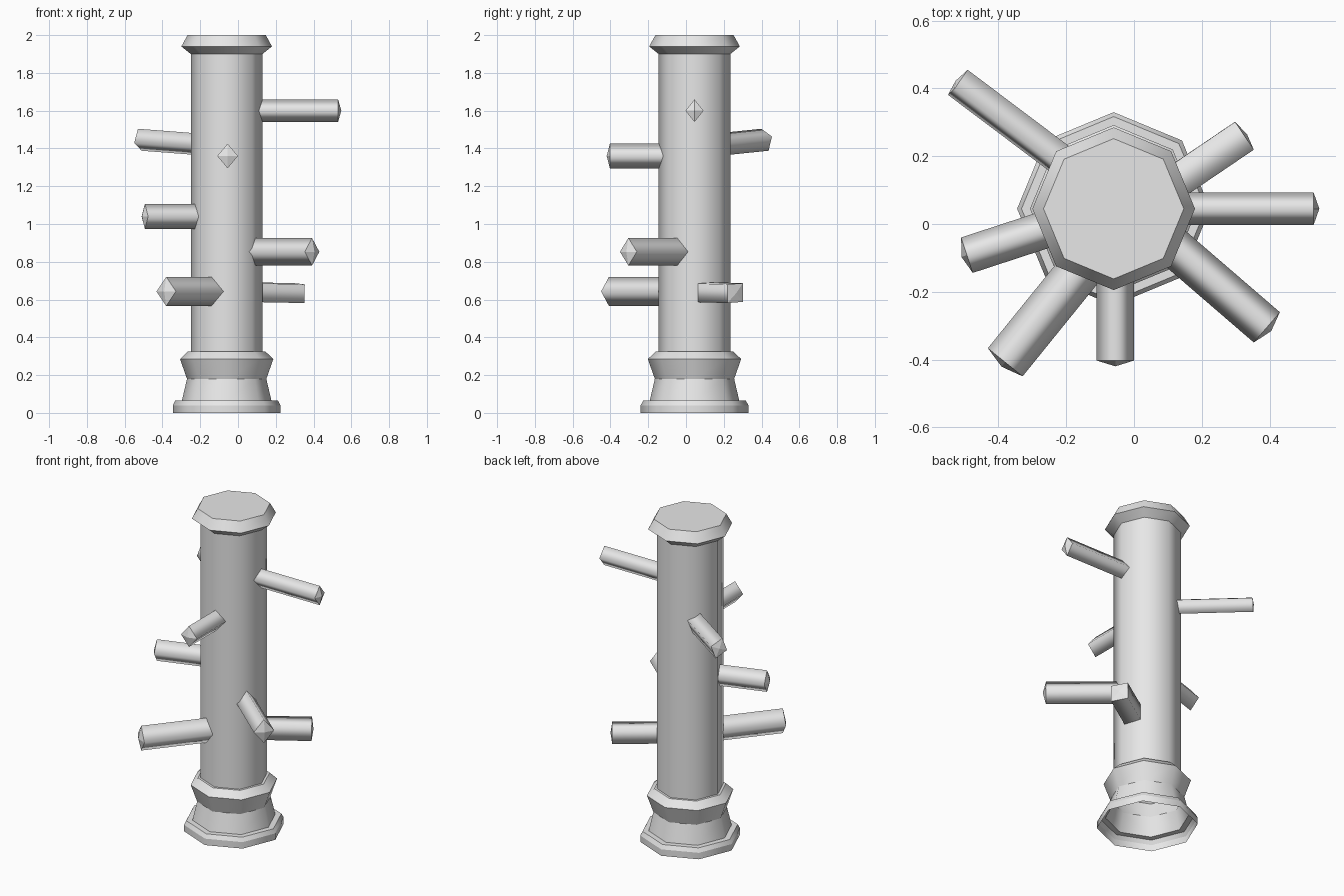
import bpy, bmesh, math
from mathutils import Vector

if "Cube" in bpy.data.objects:
    bpy.data.objects.remove(bpy.data.objects["Cube"], do_unlink=True)

grey = bpy.data.materials.new("plain_grey")
grey.use_nodes = True
grey.diffuse_color = (0.8, 0.8, 0.8, 1)
grey.node_tree.nodes["Principled BSDF"].inputs["Base Color"].default_value = (0.8, 0.8, 0.8, 1)

AXIS = Vector((-0.06, 0.045, 0))
SIDES = 8


def finish(name, bm):
    bmesh.ops.recalc_face_normals(bm, faces=bm.faces)
    mesh = bpy.data.meshes.new(name)
    bm.to_mesh(mesh)
    bm.free()
    mesh.materials.append(grey)
    obj = bpy.data.objects.new(name, mesh)
    bpy.context.collection.objects.link(obj)
    return obj


def skin(bm, rings):
    """Bridge rings with smooth sides and sharp ring edges."""
    for a, b in zip(rings, rings[1:]):
        n = len(a)
        for i in range(n):
            f = bm.faces.new((a[i], a[(i + 1) % n], b[(i + 1) % n], b[i]))
            f.smooth = True
    for r in rings:
        for i in range(len(r)):
            e = bm.edges.get((r[i], r[(i + 1) % len(r)]))
            if e:
                e.smooth = False


# Octagonal post: moulded foot (open below), shaft and flared cap
def post(name, profile):
    bm = bmesh.new()
    rings = []
    for r, z in profile:
        ring = []
        for i in range(SIDES):
            a = 2 * math.pi * i / SIDES
            ring.append(bm.verts.new(AXIS + Vector((r * math.cos(a), r * math.sin(a), z))))
        rings.append(ring)
    skin(bm, rings)
    bm.faces.new(rings[-1])
    return finish(name, bm)


post("post", [(0.285, 0), (0.285, 0.04), (0.272, 0.065), (0.237, 0.065),
              (0.21, 0.18), (0.247, 0.285), (0.205, 0.325), (0.19, 0.325),
              (0.19, 1.90), (0.24, 1.94), (0.207, 2.0)])


# Four-sided peg standing on its corner, with a shallow pointed end
def peg(name, start, end, half_w, half_h, roll=0, tip=0.017):
    start, end = Vector(start), Vector(end)
    u = (end - start).normalized()
    left = Vector((0, 0, 1)).cross(u).normalized()
    up = u.cross(left)
    c, s = math.cos(math.radians(roll)), math.sin(math.radians(roll))
    wide, tall = left * c - up * s, up * c + left * s
    offsets = [wide * half_w, tall * half_h, -wide * half_w, -tall * half_h]
    bm = bmesh.new()
    rings = [[bm.verts.new(p + o) for o in offsets] for p in (start, end)]
    skin(bm, rings)
    bm.faces.new(rings[0])
    apex = bm.verts.new(end + u * tip)
    for i in range(4):
        bm.faces.new((rings[1][i], rings[1][(i + 1) % 4], apex))
    return finish(name, bm)


peg("peg_left_top", (0.0, 0.045, 1.60), (0.53, 0.045, 1.60), 0.048, 0.06)
peg("peg_front", (-0.055, -0.02, 1.36), (-0.055, -0.403, 1.36), 0.055, 0.065)
peg("peg_back_right", (-0.12, 0.117, 1.415), (-0.52, 0.418, 1.446), 0.05, 0.062, 20, 0.008)
peg("peg_right", (-0.12, 0.03, 1.04), (-0.493, -0.092, 1.04), 0.055, 0.067)
peg("peg_front_left", (0.0, 0.033, 0.853), (0.392, -0.305, 0.853), 0.059, 0.073)
peg("peg_front_right", (-0.07, -0.025, 0.643), (-0.38, -0.408, 0.643), 0.066, 0.077)
peg("peg_back_left", (0.03, 0.06, 0.64), (0.325, 0.26, 0.634), 0.068, 0.072, 43, 0.01)
